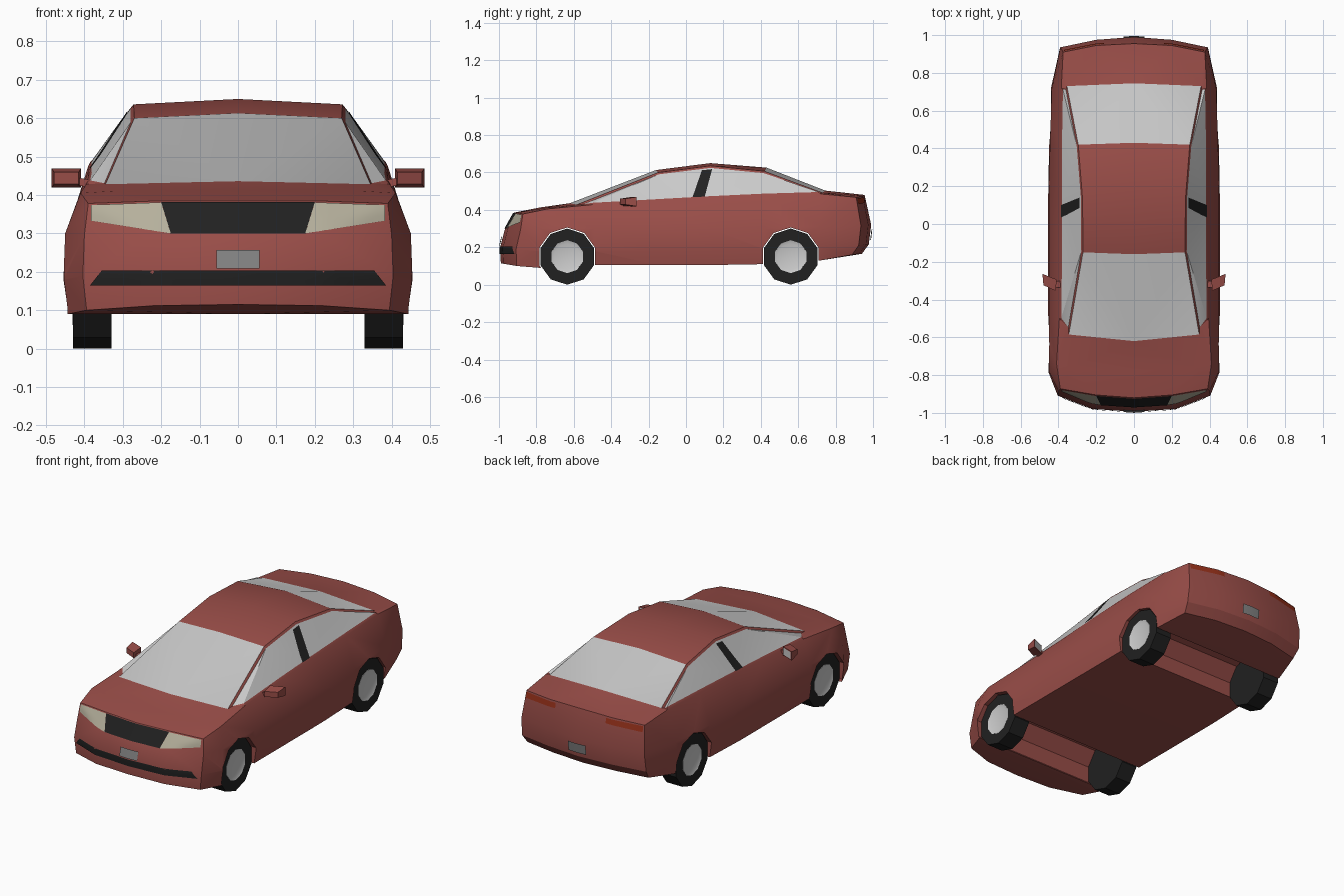
import bpy, bmesh, math
from mathutils import Vector
from mathutils.bvhtree import BVHTree

if "Cube" in bpy.data.objects:
    bpy.data.objects.remove(bpy.data.objects["Cube"])


def material(name, rgb):
    m = bpy.data.materials.new(name)
    m.diffuse_color = (*rgb, 1)
    m.use_nodes = True
    m.node_tree.nodes["Principled BSDF"].inputs["Base Color"].default_value = m.diffuse_color
    return m


PAINT = material("red_paint", (0.32, 0.075, 0.065))
GLASS = material("glass", (0.72, 0.72, 0.72))
BLACK = material("black_rubber", (0.015, 0.015, 0.015))
LAMP = material("head_lamp", (0.46, 0.43, 0.33))
TAIL = material("tail_lamp", (0.3, 0.03, 0.01))
PLATE = material("plate_grey", (0.22, 0.22, 0.22))


def make(name, bm, *mats, smooth=None):
    me = bpy.data.meshes.new(name)
    bm.to_mesh(me)
    ob = bpy.data.objects.new(name, me)
    bpy.context.collection.objects.link(ob)
    for m in mats:
        me.materials.append(m)
    if smooth:
        shade(ob, smooth)
    return ob


def shade(ob, degrees):
    bpy.ops.object.select_all(action='DESELECT')
    ob.select_set(True)
    bpy.context.view_layer.objects.active = ob
    bpy.ops.object.shade_smooth_by_angle(angle=math.radians(degrees))


# Body: half plan outline from front centre round to rear centre
PLAN = [(0, -.99), (.22, -.975), (.4, -.905), (.45, -.78), (.45, -.49), (.45, -.15),
        (.45, .13), (.445, .42), (.435, .72), (.39, .94), (.2, .98), (0, .995)]


def ring(sx, front, rear, zs):
    return [(x * sx, y * (front if j < 3 else rear if j > 8 else 1), z)
            for j, ((x, y), z) in enumerate(zip(PLAN, zs))]


rings = [
    ring(.985, 1, .945, [.115, .112, .1, .09, .105, .105, .105, .11, .13, .16, .165, .165]),
    ring(1.01, 1.004, .982, [.2, .2, .19, .18, .18, .18, .18, .19, .2, .21, .215, .215]),
    ring(1, .977, .995, [.3, .3, .295, .3, .3, .3, .3, .3, .31, .315, .32, .32]),
    # shoulder line: bonnet lip, belt line, boot lip
    [(0, -.92, .385), (.2, -.905, .385), (.39, -.872, .378), (.41, -.74, .405),
     (.395, -.5, .428), (.39, -.15, .447), (.39, .13, .462), (.39, .42, .476),
     (.385, .72, .485), (.375, .91, .467), (.2, .945, .475), (0, .955, .48)]]
# bonnet / roof edge and centre line for outline points 3 to 8
EDGE = [(.33, -.76, .41), (.345, -.585, .428), (.27, -.15, .6), (.272, .13, .636),
        (.295, .42, .607), (.355, .73, .492)]
CENTRE = [(0, -.78, .413), (0, -.62, .436), (0, -.16, .613), (0, .13, .65),
          (0, .43, .626), (0, .745, .503)]

bm = bmesh.new()
R = [[bm.verts.new(p) for p in r] for r in rings]
top = R[3]
E = dict(zip(range(3, 9), [bm.verts.new(p) for p in EDGE]))
C = dict(zip(range(3, 9), [bm.verts.new(p) for p in CENTRE]))
F = {j: bm.verts.new((0, PLAN[j][1], rings[0][j][2])) for j in range(3, 9)}
E[2], E[9], C[2], C[9] = top[1], top[10], top[0], top[11]
F[2], F[9] = R[0][0], R[0][11]
for low, high in zip(R, R[1:]):
    for j in range(11):
        bm.faces.new((low[j], low[j + 1], high[j + 1], high[j]))
side_glass = []
for j in range(2, 9):
    side = bm.faces.new((top[j], top[j + 1], E[j + 1], E[j]))
    roof = bm.faces.new((E[j], E[j + 1], C[j + 1], C[j]))
    bm.faces.new((F[j], F[j + 1], R[0][j + 1], R[0][j]))
    if 4 <= j <= 7:
        side_glass.append(side)
    if j in (4, 7):
        roof.material_index = 1
bm.faces.new((R[0][0], R[0][2], R[0][1]))
bm.faces.new((R[0][9], R[0][11], R[0][10]))
bm.normal_update()
bmesh.ops.inset_region(bm, faces=side_glass, thickness=.014, use_even_offset=True)
for f in side_glass:
    f.material_index = 1
bmesh.ops.mirror(bm, geom=bm.verts[:] + bm.edges[:] + bm.faces[:], axis='X', merge_dist=.0005)
bmesh.ops.triangulate(bm, faces=bm.faces[:])
bmesh.ops.recalc_face_normals(bm, faces=bm.faces[:])
surface = BVHTree.FromBMesh(bm)
body = make("body", bm, PAINT, GLASS)


# Lathe about the x axis, first corner at the top
def lathe(name, profile, n, y, z, sx, mat, smooth):
    b = bmesh.new()
    loops = []
    for x, r in profile:
        if r == 0:
            loops.append([b.verts.new((sx * x, y, z))] * n)
        else:
            loops.append([b.verts.new((sx * x, y + r * math.sin(2 * math.pi * i / n),
                                       z + r * math.cos(2 * math.pi * i / n))) for i in range(n)])
    for a, c in zip(loops, loops[1:]):
        for i in range(n):
            k = (i + 1) % n
            b.faces.new(list(dict.fromkeys((a[i], a[k], c[k], c[i]))))
    bmesh.ops.recalc_face_normals(b, faces=b.faces[:])
    return make(name, b, *([mat] if mat else []), smooth=smooth)


# Wheel channels cut through the body, then tyres and hubs
AXLES = {"front": -.635, "rear": .56}
for end, y in AXLES.items():
    cutter = lathe(end + "_arch_cutter", [(-.6, 0), (-.6, .156), (.6, .156), (.6, 0)],
                   10, y, .15, 1, PAINT, None)
    cutter.hide_render = True
    mod = body.modifiers.new(end + "_arch", 'BOOLEAN')
    mod.operation, mod.object, mod.solver = 'DIFFERENCE', cutter, 'EXACT'
    bpy.context.view_layer.objects.active = body
    bpy.ops.object.modifier_apply(modifier=mod.name)
    bpy.data.objects.remove(cutter)
    for side, sx in (("right", 1), ("left", -1)):
        lathe(f"{end}_{side}_tyre", [(.33, 0), (.33, .15), (.43, .15), (.43, .088), (.415, .086)],
              10, y, .15, sx, BLACK, 20)
        lathe(f"{end}_{side}_hub", [(.418, .09), (.431, .088), (.424, .07), (.43, 0)],
              10, y, .15, sx, None, 50)
shade(body, 28)


# Thin panel laid on the body: four corners are projected along one axis
def panel(name, corners, axis, sign, mat, nu=8, nv=3, lift=.004):
    a, b_, c, d = [Vector(p) for p in corners]
    direction = Vector((0, 0, 0))
    direction[axis] = -sign
    b = bmesh.new()
    grid = []
    for v in range(nv + 1):
        row = []
        for u in range(nu + 1):
            p = a.lerp(b_, u / nu).lerp(d.lerp(c, u / nu), v / nv)
            origin = Vector((p.x, 2 * sign, p.y)) if axis else Vector((2 * sign, p.x, p.y))
            hit = surface.ray_cast(origin, direction)[0]
            row.append(b.verts.new(hit - direction * lift))
        grid.append(row)
    for r, s in zip(grid, grid[1:]):
        for i in range(nu):
            f = b.faces.new((r[i], r[i + 1], s[i + 1], s[i]))
            f.normal_update()
            if f.normal.dot(direction) > 0:
                f.normal_flip()
    return make(name, b, mat, smooth=30)


def rect(x, z0, z1):
    return [(-x, z0), (x, z0), (x, z1), (-x, z1)]


# Grille, lower intake and plates
panel("grille", [(-.175, .3), (.175, .3), (.2, .382), (-.2, .382)], 1, -1, BLACK)
panel("lower_intake", [(-.385, .165), (.385, .165), (.355, .203), (-.355, .203)], 1, -1, BLACK, 14)
panel("front_plate", rect(.056, .209, .257), 1, -1, PLATE, 2, 1, .008)
panel("rear_plate", rect(.056, .24, .295), 1, 1, PLATE, 2, 1, .009)

# Paired parts: lamps, door pillars and mirrors
for side, s in (("right", 1), ("left", -1)):
    panel(side + "_head_lamp", [(s * .175, .3), (s * .383, .333), (s * .383, .374), (s * .2, .381)],
          1, -1, LAMP)
    panel(side + "_tail_lamp", [(s * .16, .44), (s * .37, .43), (s * .37, .462), (s * .16, .468)],
          1, 1, TAIL)
    panel(side + "_door_pillar", [(.035, .468), (.1, .471), (.14, .618), (.085, .612)], 0, s, BLACK, 2, 4)

    b = bmesh.new()
    bmesh.ops.create_cube(b, size=1)
    for v in b.verts:
        front, outer = v.co.y < 0, v.co.x > 0
        k = .62 if front else 1
        v.co = Vector((s * (.447 + v.co.x * .076 * (.85 if front else 1)),
                       -.312 + v.co.y * .06 + (.018 if outer else -.012),
                       .444 + v.co.z * .05 * k))
    bmesh.ops.recalc_face_normals(b, faces=b.faces[:])
    make(side + "_mirror_housing", b, PAINT)

    b = bmesh.new()
    bmesh.ops.create_cube(b, size=1)
    for v in b.verts:
        v.co = Vector((s * (.4 + v.co.x * .05), -.318 + v.co.y * .035, .432 + v.co.z * .02 + v.co.x * .01))
    bmesh.ops.recalc_face_normals(b, faces=b.faces[:])
    make(side + "_mirror_arm", b, PAINT)

    b = bmesh.new()
    pts = [(.416, -.2905, .424), (.478, -.2655, .424), (.478, -.2655, .464), (.416, -.2905, .464)]
    f = b.faces.new([b.verts.new((s * x, y, z)) for x, y, z in pts])
    f.normal_update()
    if f.normal.y < 0:
        f.normal_flip()
    make(side + "_mirror_glass", b, GLASS)
